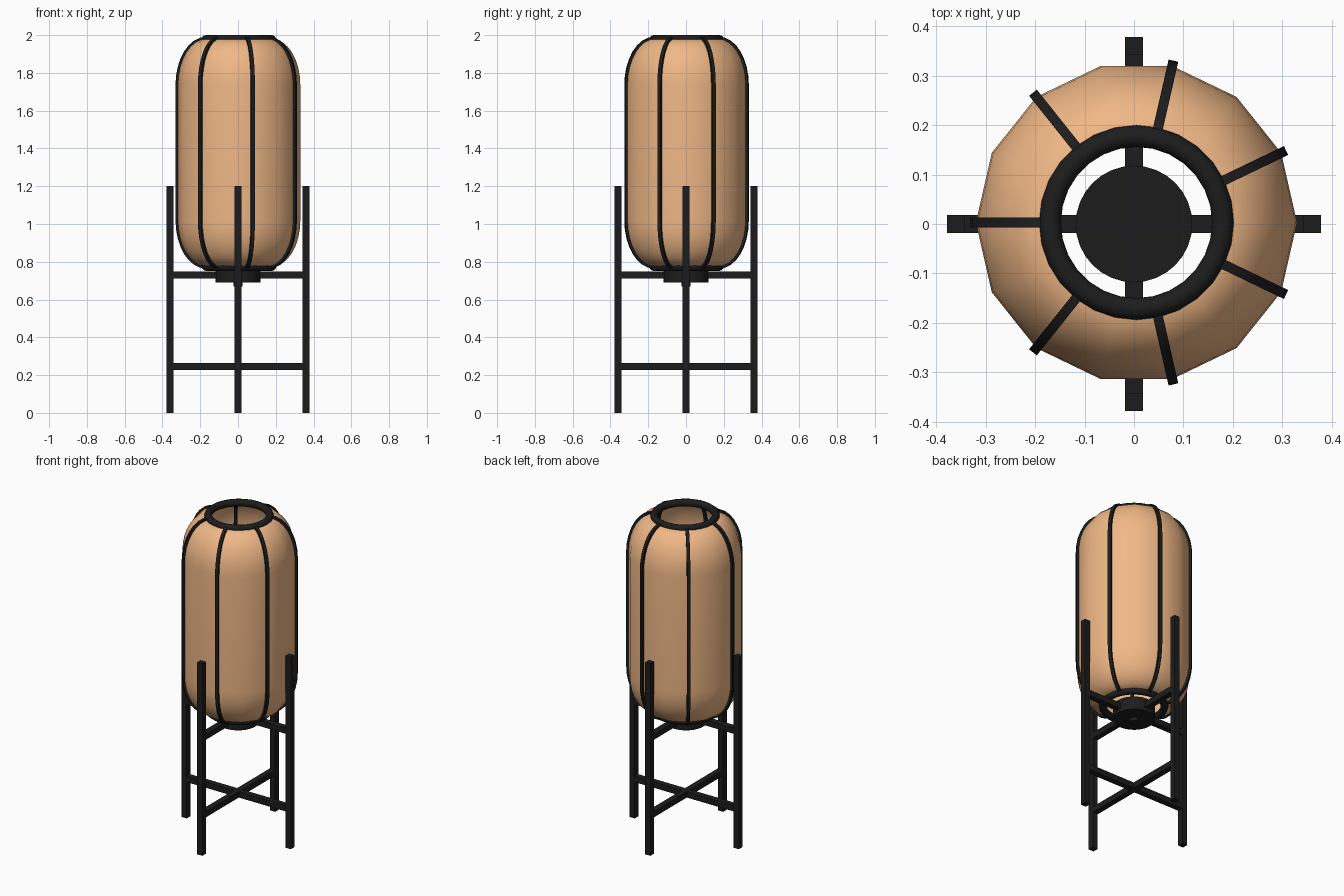
import bpy, bmesh, math
from mathutils import Vector, Matrix

if "Cube" in bpy.data.objects:
    bpy.data.objects.remove(bpy.data.objects["Cube"])

CX, CY = 0.005, 0.003      # lantern axis
LEG_R, BAR = 0.36, 0.036


def material(name, color):
    m = bpy.data.materials.new(name)
    m.diffuse_color = color
    m.use_nodes = True
    m.node_tree.nodes["Principled BSDF"].inputs["Base Color"].default_value = m.diffuse_color
    return m


orange = material("orange_paper", (0.87, 0.48, 0.24, 1))
black = material("black_wood", (0.012, 0.012, 0.012, 1))


def finish(ob, name, mat, smooth=None):
    ob.name = name
    ob.data.materials.append(mat)
    if smooth is not None:
        bpy.ops.object.select_all(action='DESELECT')
        ob.select_set(True)
        bpy.context.view_layer.objects.active = ob
        bpy.ops.object.shade_smooth_by_angle(angle=math.radians(smooth))
    return ob


def box(name, loc, size):
    bpy.ops.mesh.primitive_cube_add(size=1, location=loc)
    ob = bpy.context.object
    ob.data.transform(Matrix.Diagonal((*size, 1)))
    return finish(ob, name, black)


def from_bmesh(name, bm, mat, smooth):
    bmesh.ops.recalc_face_normals(bm, faces=bm.faces)
    me = bpy.data.meshes.new(name)
    bm.to_mesh(me)
    bm.free()
    ob = bpy.data.objects.new(name, me)
    bpy.context.collection.objects.link(ob)
    return finish(ob, name, mat, smooth)


# Shade profile: straight wall with elliptical shoulders, (radius, z)
N = 8
arc = [i / N * math.pi / 2 for i in range(N + 1)]
profile = [(0.175 + 0.15 * math.sin(a), 1.02 - 0.245 * math.cos(a)) for a in arc]
profile += [(0.175 + 0.15 * math.cos(a), 1.735 + 0.245 * math.sin(a)) for a in arc]

# Paper shade: 14-sided, open at both ends
bm = bmesh.new()
SIDES = 14
rings = []
for r, z in profile:
    rings.append([bm.verts.new((CX + r * math.cos(2 * math.pi * k / SIDES),
                                CY + r * math.sin(2 * math.pi * k / SIDES), z))
                  for k in range(SIDES)])
for a, b in zip(rings, rings[1:]):
    for k in range(SIDES):
        j = (k + 1) % SIDES
        bm.faces.new((a[k], a[j], b[j], b[k]))
from_bmesh("lantern_shade", bm, orange, 40)


# Ribs: square strip swept along the shade profile
def rib(name, angle, half_w=0.01, half_t=0.011):
    out = Vector((math.cos(angle), math.sin(angle), 0))
    side = Vector((-out.y, out.x, 0))
    bm = bmesh.new()
    loops = []
    for i, (r, z) in enumerate(profile):
        p, q = profile[max(i - 1, 0)], profile[min(i + 1, len(profile) - 1)]
        n = (out * (q[1] - p[1]) - Vector((0, 0, q[0] - p[0]))).normalized()
        c = Vector((CX, CY, z)) + out * r
        loops.append([bm.verts.new(c + side * s * half_w + n * t * half_t)
                      for s, t in ((-1, -1), (1, -1), (1, 1), (-1, 1))])
    for a, b in zip(loops, loops[1:]):
        for k in range(4):
            j = (k + 1) % 4
            bm.faces.new((a[k], a[j], b[j], b[k]))
    bm.faces.new(loops[0])
    bm.faces.new(loops[-1])
    from_bmesh(name, bm, black, 40)


for k in range(7):
    rib(f"rib_{k + 1}", math.pi + k * 2 * math.pi / 7)

# Rim rings
for name, z in (("top_ring", 1.978), ("bottom_ring", 0.774)):
    bpy.ops.mesh.primitive_torus_add(location=(CX, CY, z), major_radius=0.175,
                                     minor_radius=0.022, major_segments=28,
                                     minor_segments=12)
    finish(bpy.context.object, name, black, 60)

# Lamp base plate and small nub beneath it
for name, r, z0, z1 in (("base_plate", 0.118, 0.69, 0.772),
                        ("base_nub", 0.025, 0.67, 0.70)):
    bpy.ops.mesh.primitive_cylinder_add(vertices=32, radius=r, depth=z1 - z0,
                                        location=(0, 0, (z0 + z1) / 2))
    finish(bpy.context.object, name, black, 40)

# Stand legs
for name, x, y in (("right_leg", 1, 0), ("left_leg", -1, 0),
                   ("back_leg", 0, 1), ("front_leg", 0, -1)):
    box(name, (x * LEG_R, y * LEG_R, 0.6), (BAR, BAR, 1.2))

# Crossed bars at two heights
for level, z in (("lower", 0.245), ("upper", 0.73)):
    box(f"{level}_bar_x", (0, 0, z), (2 * LEG_R, BAR, BAR))
    box(f"{level}_bar_y", (0, 0, z), (BAR, 2 * LEG_R, BAR))
